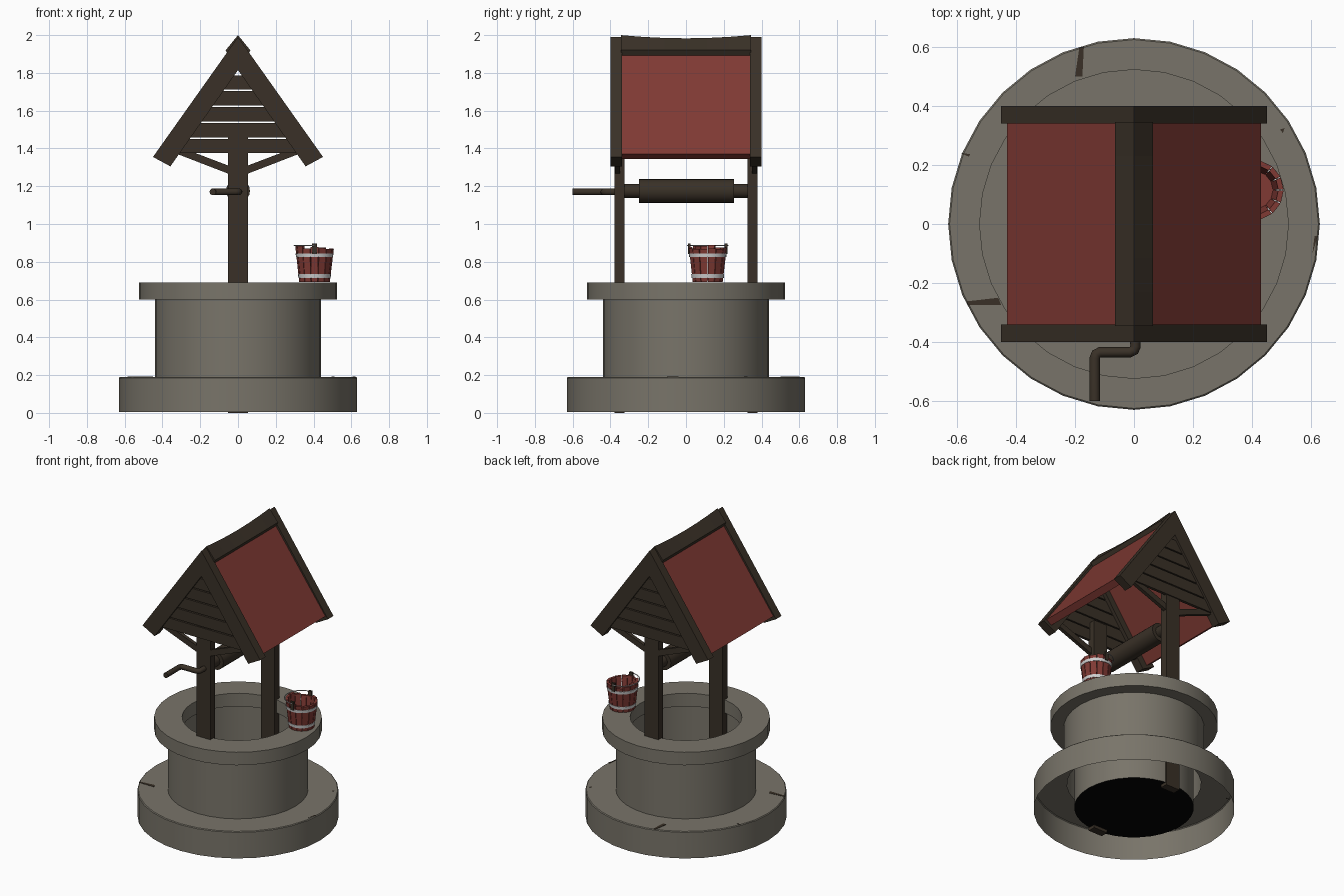
import bpy, bmesh, math, random
from math import sin, cos, pi, tau
from mathutils import Vector

if "Cube" in bpy.data.objects:
    bpy.data.objects.remove(bpy.data.objects["Cube"])

random.seed(4)


def material(name, rgb):
    m = bpy.data.materials.new(name)
    m.diffuse_color = (*rgb, 1)
    m.use_nodes = True
    m.node_tree.nodes["Principled BSDF"].inputs["Base Color"].default_value = m.diffuse_color
    return m


STONE = material("stone grey", (0.19, 0.175, 0.142))
WOOD = material("dark wood", (0.041, 0.03, 0.02))
RED = material("red paint", (0.215, 0.042, 0.034))
METAL = material("pale metal", (0.62, 0.62, 0.62))
BLACK = material("black water", (0.001, 0.001, 0.001))


def make(name, verts, faces, mat, smooth=False, solid=True):
    me = bpy.data.meshes.new(name)
    me.from_pydata([tuple(v) for v in verts], [], faces)
    if solid:
        bm = bmesh.new()
        bm.from_mesh(me)
        bmesh.ops.recalc_face_normals(bm, faces=bm.faces)
        bm.to_mesh(me)
        bm.free()
    me.materials.append(mat)
    ob = bpy.data.objects.new(name, me)
    bpy.context.collection.objects.link(ob)
    if smooth:
        select(ob)
        bpy.ops.object.shade_smooth_by_angle(angle=math.radians(35))
    return ob


def select(ob):
    bpy.ops.object.select_all(action='DESELECT')
    ob.select_set(True)
    bpy.context.view_layer.objects.active = ob


def loft(name, rings, mat):
    """Closed sections joined in order, capped at both ends."""
    n = len(rings[0])
    verts = [v for r in rings for v in r]
    faces = [tuple(range(n)), tuple(range(len(verts) - n, len(verts)))]
    for k in range(len(rings) - 1):
        for i in range(n):
            j = (i + 1) % n
            faces.append((k*n + i, k*n + j, k*n + n + j, k*n + n + i))
    return make(name, verts, faces, mat)


def prism(name, xz, y0, y1, mat):
    return loft(name, [[(x, y, z) for x, z in xz] for y in (y0, y1)], mat)


def box(name, x0, x1, y0, y1, z0, z1, mat):
    return prism(name, [(x0, z0), (x1, z0), (x1, z1), (x0, z1)], y0, y1, mat)


def lathe(name, profile, mat, sides=32, centre=(0, 0), closed=False):
    """Spin (radius, z) points about a vertical axis; list them from bottom outside upward."""
    m = len(profile)
    verts = [(centre[0] + r*cos(tau*k/sides), centre[1] + r*sin(tau*k/sides), z)
             for k in range(sides) for r, z in profile]
    faces = []
    for k in range(sides):
        a, b = k*m, (k + 1) % sides*m
        for i in range(m if closed else m - 1):
            j = (i + 1) % m
            faces.append((a + i, b + i, b + j, a + j))
    return make(name, verts, faces, mat, smooth=True, solid=False)


def rod(name, y0, y1, r, z, mat, sides=16):
    ob = loft(name, [[(r*cos(tau*k/sides), y, z + r*sin(tau*k/sides)) for k in range(sides)]
                     for y in (y0, y1)], mat)
    select(ob)
    bpy.ops.object.shade_smooth_by_angle(angle=math.radians(35))
    return ob


def wire(name, pts, r, mat, res=3):
    cu = bpy.data.curves.new(name, 'CURVE')
    cu.dimensions = '3D'
    cu.bevel_depth, cu.bevel_resolution, cu.use_fill_caps = r, res, True
    sp = cu.splines.new('POLY')
    sp.points.add(len(pts) - 1)
    for p, c in zip(sp.points, pts):
        p.co = (*c, 1)
    cu.materials.append(mat)
    ob = bpy.data.objects.new(name, cu)
    bpy.context.collection.objects.link(ob)
    select(ob)
    bpy.ops.object.convert(target='MESH')


# Stonework: hollow base step, well wall with rim, and dark water
lathe("base_step", [(.63, .005), (.63, .185), (.625, .19), (.42, .19)], STONE)
lathe("well_wall", [(.44, .19), (.44, .6), (.525, .6), (.525, .69), (.35, .69),
                    (.35, .6), (.375, .6), (.375, .02)], STONE)
make("water", [(.375*cos(tau*k/32), .375*sin(tau*k/32), .02) for k in range(32)],
     [tuple(range(32))], BLACK)

# Cracks in the top of the base step
cracks = [[(-.185, .6), (-.17, .6), (-.175, .5), (-.2, .5)],
          [(-.565, -.262), (-.46, -.25), (-.45, -.275), (-.565, -.275)],
          [(.605, -.1), (.612, -.04), (.623, -.04)],
          [(.495, .32), (.51, .325), (.505, .308)],
          [(-.585, .24), (-.555, .237), (-.56, .228)]]
for c in cracks:
    loft("base_crack", [[(x, y, z) for x, y in c] for z in (.189, .192)], WOOD)

# Gable frames, mirrored front and back
barge = [(0, 1.99), (.45, 1.355), (.358, 1.305), (0, 1.815)]
for s in (-1, 1):
    box("post", -.053, .053, s*.325, s*.378, 0, 1.5, WOOD)
    for m in (-1, 1):
        prism("barge_board", [(m*x, z) for x, z in barge], s*.34, s*.4, WOOD)
        prism("brace", [(m*.04, 1.305), (m*.04, 1.262), (m*.32, 1.37), (m*.29, 1.4)],
              s*.35, s*.375, WOOD)
    for i in range(5):
        z0 = 1.375 + i*.084
        z1 = z0 + .076
        w0, w1 = [(1.86 - z)/1.424 for z in (z0, z1)]
        prism("gable_slat", [(-w0, z0), (w0, z0), (w1, z1), (-w1, z1)], s*.365, s*.385, WOOD)

# Roof panels
for m in (-1, 1):
    prism("roof_panel", [(0, 1.965), (m*.43, 1.37), (m*.39, 1.343), (0, 1.885)],
          -.342, .342, RED)

# Sagging ridge cap
ridge = []
for k in range(7):
    y = -.345 + .115*k
    top = 1.983 + .017*(y/.345)**2
    ridge.append([(0, y, top), (.065, y, 1.92), (.052, y, 1.893),
                  (0, y, 1.94), (-.052, y, 1.893), (-.065, y, 1.92)])
loft("ridge_cap", ridge, WOOD)

# Winch
rod("axle", -.35, .35, .037, 1.175, WOOD)
rod("winch_drum", -.25, .255, .063, 1.175, WOOD, 20)
wire("crank", [(.005, -.34, 1.17), (.005, -.415, 1.17), (0, -.428, 1.17), (-.015, -.435, 1.17),
               (-.115, -.435, 1.17), (-.128, -.441, 1.17), (-.133, -.455, 1.17),
               (-.133, -.6, 1.17)], .018, WOOD)

# Bucket: tapered staves with uneven tops, floor, hoops, ears and handle
BX, BY, N = .405, .115, 14


def bucket_point(r, a, z):
    return (BX + r*cos(a), BY + r*sin(a), z)


for k in range(N):
    a0, a1 = tau*(k + .04)/N, tau*(k + .96)/N
    top = .872 + random.uniform(-.008, .018)
    loft("bucket_stave", [[bucket_point(r, a0, z), bucket_point(r, a1, z),
                           bucket_point(r - .018, a1, z), bucket_point(r - .018, a0, z)]
                          for r, z in ((.081, .692), (.102, top))], RED)
loft("bucket_floor", [[bucket_point(.074, tau*k/N, z) for k in range(N)]
                      for z in (.7, .715)], RED)
for z, r in ((.714, .085), (.825, .098)):
    lathe("bucket_hoop", [(r, z), (r + .0025, z + .02), (r - .008, z + .02), (r - .01, z)],
          METAL, 28, (BX, BY), True)
for s in (-1, 1):
    box("bucket_ear", BX - .012, BX + .012, BY + s*.09, BY + s*.105, .84, .898, WOOD)
wire("bucket_handle", [bucket_point(.108, pi/2 + pi*k/16, .887) for k in range(17)],
     .003, METAL, 1)
